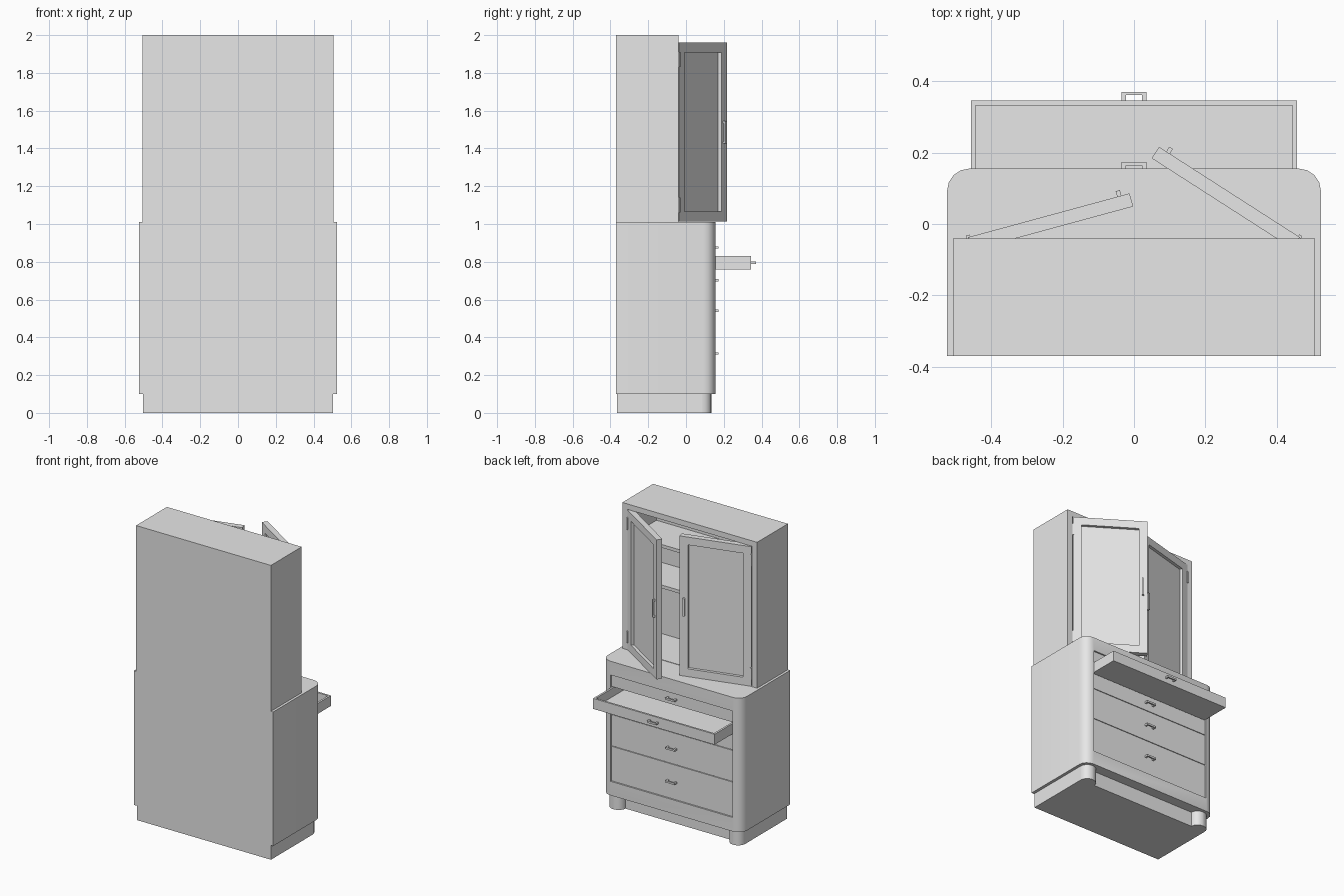
import bpy
import bmesh
from math import radians
from mathutils import Matrix, Vector

cube = bpy.data.objects.get("Cube")
if cube:
    bpy.data.objects.remove(cube, do_unlink=True)

grey = bpy.data.materials.new("plain grey")
grey.use_nodes = True
grey.diffuse_color = (0.8, 0.8, 0.8, 1)
grey.node_tree.nodes["Principled BSDF"].inputs["Base Color"].default_value = (0.8, 0.8, 0.8, 1)


def box(name, a, b, bevel=0.0, pockets=(), matrix=None):
    """Box between corners; bevel rounds its upright +y edges; pockets sink faces."""
    bm = bmesh.new()
    bmesh.ops.create_cube(bm, size=1)
    lo = Vector(map(min, a, b))
    hi = Vector(map(max, a, b))
    for v in bm.verts:
        v.co = [(lo[i] + hi[i]) / 2 + v.co[i] * (hi[i] - lo[i]) for i in range(3)]
    if bevel:
        front = [e for e in bm.edges
                 if all(abs(v.co.y - hi.y) < 1e-5 for v in e.verts)
                 and abs(e.verts[0].co.z - e.verts[1].co.z) > 1e-5]
        bmesh.ops.bevel(bm, geom=front, offset=bevel, segments=4, profile=0.5, affect='EDGES')
    for p in pockets:
        pocket(bm, *p)
    bmesh.ops.recalc_face_normals(bm, faces=bm.faces)
    mesh = bpy.data.meshes.new(name)
    bm.to_mesh(mesh)
    bm.free()
    mesh.materials.append(grey)
    obj = bpy.data.objects.new(name, mesh)
    bpy.context.collection.objects.link(obj)
    if matrix:
        obj.matrix_world = matrix
    if bevel:
        bpy.ops.object.select_all(action='DESELECT')
        obj.select_set(True)
        bpy.context.view_layer.objects.active = obj
        bpy.ops.object.shade_smooth_by_angle(angle=radians(40))
    return obj


def pocket(bm, normal, lo, hi, depth):
    """Sink a rectangular pocket, limits lo..hi, into the face with this normal."""
    normal = Vector(normal)
    bm.normal_update()
    face = max((f for f in bm.faces if f.normal.dot(normal) > 0.99),
               key=lambda f: f.calc_area())
    centre = face.calc_center_median()
    bmesh.ops.inset_individual(bm, faces=[face], thickness=0.002)
    for v in face.verts:
        for i in range(3):
            if not normal[i]:
                v.co[i] = lo[i] if v.co[i] < centre[i] else hi[i]
    new = bmesh.ops.extrude_discrete_faces(bm, faces=[face])["faces"][0]
    bmesh.ops.translate(bm, verts=new.verts, vec=-normal * depth)


def pull(name, x, y, z, matrix=None, upright=False, half=0.035, out=0.025):
    """Bar handle on two posts, standing out along +y."""
    def part(suffix, u0, u1, y0, y1, w):
        if upright:
            box(name + suffix, (x - w, y0, z + u0), (x + w, y1, z + u1), matrix=matrix)
        else:
            box(name + suffix, (x + u0, y0, z - w), (x + u1, y1, z + w), matrix=matrix)
    part("_bar", -half, half, y + out - 0.009, y + out, 0.006)
    for s, side in ((-1, "_post_a"), (1, "_post_b")):
        part(side, s * half, s * (half - 0.012), y - 0.002, y + out - 0.009, 0.006)


# Plinth and front feet
box("plinth", (-0.503, -0.365, 0), (0.503, 0.085, 0.1))
for s, side in ((1, "left"), (-1, "right")):
    box(side + "_foot", (s * 0.395, 0.02, 0), (s * 0.503, 0.135, 0.1), bevel=0.05)

# Lower cabinet with the drawer opening
box("lower_cabinet", (-0.523, -0.37, 0.1), (0.523, 0.155, 1.01), bevel=0.062,
    pockets=[((0, 1, 0), (-0.457, 0, 0.195), (0.457, 0, 0.917), 0.46)])

# Closed drawers
for i, (z0, z1) in enumerate(((0.195, 0.433), (0.433, 0.648), (0.648, 0.757), (0.835, 0.917))):
    box(f"drawer_{i + 1}", (-0.455, -0.28, z0 + 0.002), (0.455, 0.148, z1 - 0.002))
    pull(f"drawer_{i + 1}_handle", 0, 0.148, (z0 + z1) / 2)

# Open drawer tray
box("open_drawer", (-0.456, -0.09, 0.76), (0.456, 0.345, 0.831),
    pockets=[((0, 0, 1), (-0.443, -0.077, 0), (0.443, 0.332, 0), 0.058)])
pull("open_drawer_handle", 0, 0.345, 0.795)

# Upper cabinet, open at the front, with shelves
box("upper_cabinet", (-0.506, -0.37, 1.01), (0.506, -0.04, 2),
    pockets=[((0, 1, 0), (-0.467, 0, 1.013), (0.467, 0, 1.963), 0.31)])
for i, z in enumerate((1.485, 1.76)):
    box(f"shelf_{i + 1}", (-0.467, -0.35, z - 0.011), (0.467, -0.08, z + 0.011))

# Doors swung open about their outer edges
W, T, Z0, Z1, RIM = 0.468, 0.038, 1.013, 1.96, 0.053
for s, side, angle in ((1, "right", 15.2), (-1, "left", 32.7)):
    place = Matrix.Translation((-s * 0.464, -0.037, 0)) @ Matrix.Rotation(s * radians(angle), 4, 'Z')
    x0, x1 = sorted((s * RIM, s * (W - RIM)))
    lo, hi = (x0, 0, Z0 + RIM), (x1, 0, Z1 - RIM)
    box(side + "_door", (0, -T, Z0), (s * W, 0, Z1), matrix=place,
        pockets=[((0, 1, 0), lo, hi, 0.02), ((0, -1, 0), lo, hi, 0.01)])
    pull(side + "_door_handle", s * (W - 0.03), 0, 1.485, place, True, 0.06, 0.016)
    for z, level in ((1.1, "lower"), (1.87, "upper")):
        box(f"{side}_{level}_hinge", (-0.005, -0.006, z - 0.04), (0.005, 0.006, z + 0.04),
            matrix=place)
